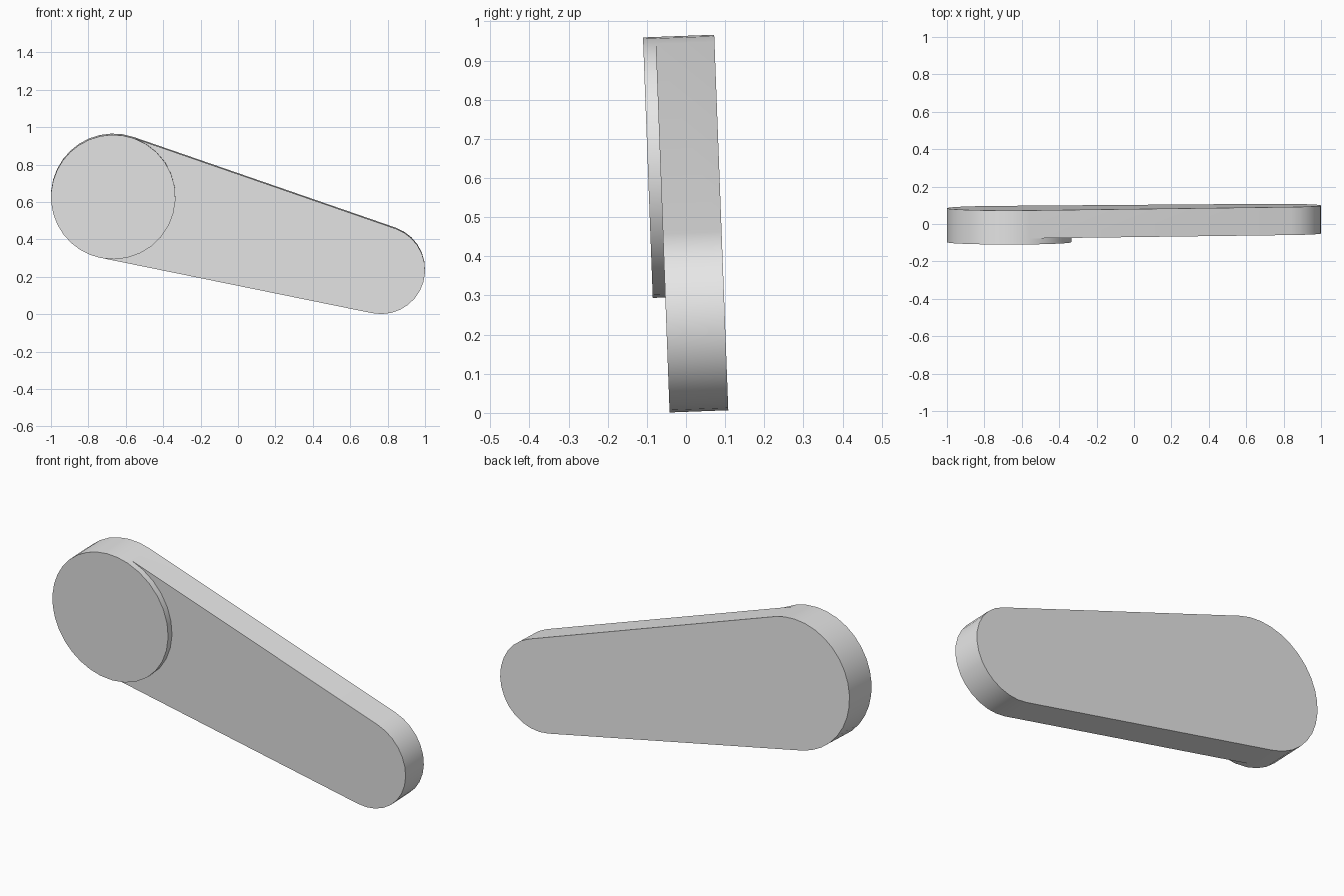
import bpy, bmesh, math
from mathutils import Vector

if "Cube" in bpy.data.objects:
    bpy.data.objects.remove(bpy.data.objects["Cube"], do_unlink=True)

# Material
grey = bpy.data.materials.new("light grey")
grey.use_nodes = True
colour = (0.8, 0.8, 0.8, 1)
grey.diffuse_color = colour
grey.node_tree.nodes["Principled BSDF"].inputs["Base Color"].default_value = colour

# Two circles joined by tangent lines
BIG, BIG_R = Vector((-0.667, 0.63)), 0.333
SMALL, SMALL_R = Vector((0.765, 0.238)), 0.235
BACK, FRONT, BOSS = 0.09, -0.06, -0.092
TILT = math.radians(2.15)

axis = SMALL - BIG
heading = math.atan2(axis.y, axis.x)
spread = math.acos((BIG_R - SMALL_R) / axis.length)
upper, lower = heading + spread, heading - spread

bm = bmesh.new()


def arc(centre, radius, start, end, steps, depth):
    """Row of vertices along an arc, pushed to a depth and leaned about x."""
    row = []
    for i in range(steps + 1):
        a = start + (end - start) * i / steps
        x = centre.x + radius * math.cos(a)
        z = centre.y + radius * math.sin(a) - 0.485
        y = depth * math.cos(TILT) - z * math.sin(TILT)
        row.append(bm.verts.new((x, y, z * math.cos(TILT) + depth * math.sin(TILT) + 0.485)))
    return row


def wall(a, b, closed=False):
    """Quads between two matching rows."""
    n = len(a)
    for i in range(n if closed else n - 1):
        j = (i + 1) % n
        bm.faces.new((a[i], a[j], b[j], b[i]))


def outer(depth):
    return arc(BIG, BIG_R, upper, lower + math.tau, 18, depth)


def inner(depth):
    return arc(BIG, BIG_R, lower, upper, 14, depth)[1:-1]


def tip(depth):
    return arc(SMALL, SMALL_R, lower, upper, 14, depth)


# Arm outline at the back and front, boss rim further forward
back = outer(BACK) + tip(BACK)
front_outer, front_inner, front_tip = outer(FRONT), inner(FRONT), tip(FRONT)
boss = outer(BOSS) + inner(BOSS)

wall(back, front_outer + front_tip, closed=True)
wall(front_outer + front_inner, boss, closed=True)
bm.faces.new(back)
bm.faces.new(boss)
bm.faces.new([front_outer[-1]] + front_tip + [front_outer[0]] + front_inner[::-1])

bmesh.ops.recalc_face_normals(bm, faces=bm.faces)
mesh = bpy.data.meshes.new("lever_arm")
bm.to_mesh(mesh)
bm.free()
mesh.materials.append(grey)
lever = bpy.data.objects.new("lever_arm_with_boss", mesh)
bpy.context.collection.objects.link(lever)

# Smooth rims, sharp face edges
bpy.context.view_layer.objects.active = lever
lever.select_set(True)
bpy.ops.object.shade_smooth_by_angle(angle=math.radians(30))
